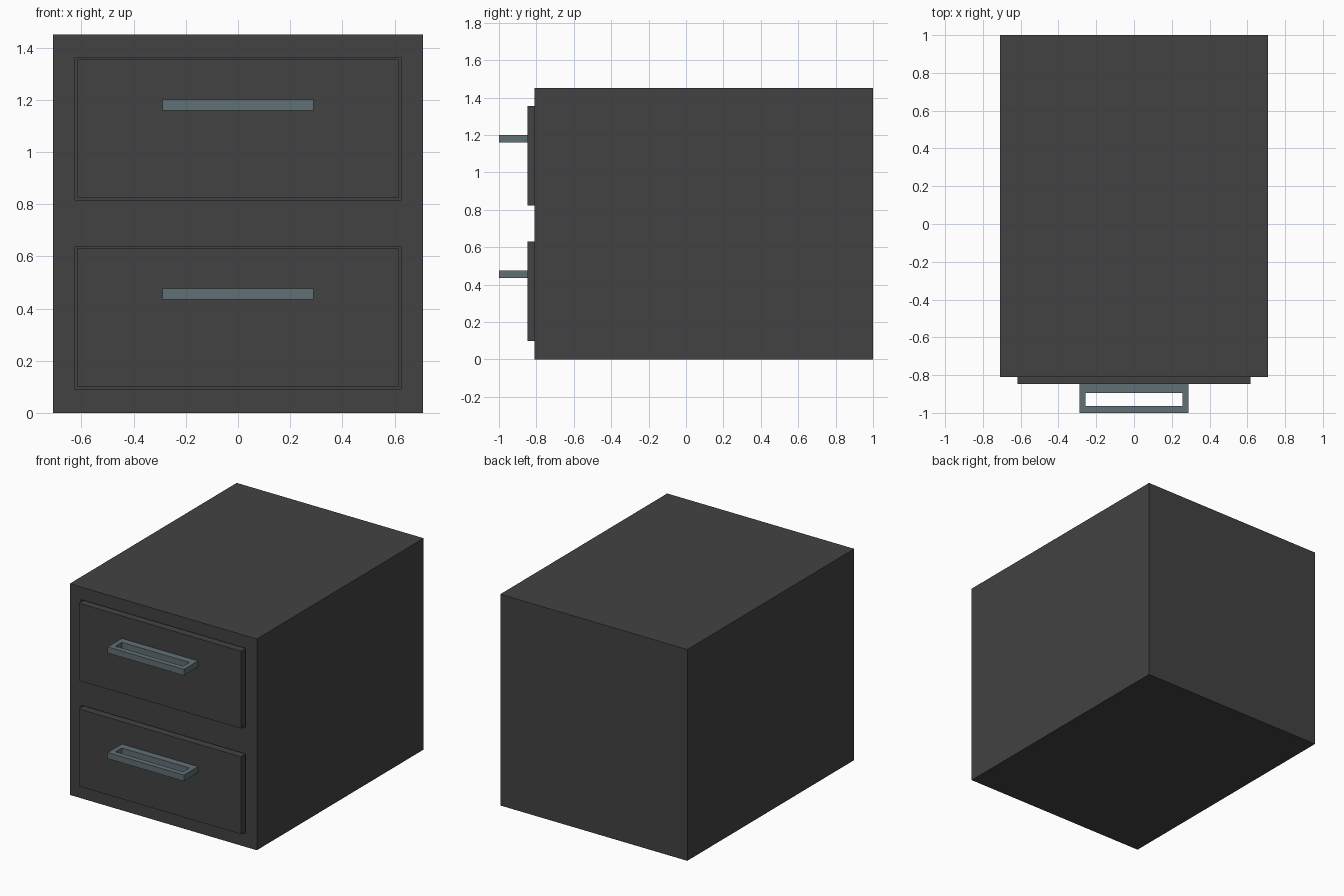
import bpy
import bmesh
from mathutils import Vector

if "Cube" in bpy.data.objects:
    bpy.data.objects.remove(bpy.data.objects["Cube"])


def material(name, rgb):
    mat = bpy.data.materials.new(name)
    mat.diffuse_color = (*rgb, 1.0)
    mat.use_nodes = True
    mat.node_tree.nodes["Principled BSDF"].inputs["Base Color"].default_value = mat.diffuse_color
    return mat


charcoal = material("charcoal", (0.0545, 0.0545, 0.0545))
blue_grey = material("blue grey metal", (0.117, 0.162, 0.178))


def box(name, x, y, z, mat=None):
    """Box spanning the (min, max) ranges x, y and z."""
    spans = (x, y, z)
    bm = bmesh.new()
    bmesh.ops.create_cube(bm, size=1.0)
    for v in bm.verts:
        v.co = Vector([lo + (c + 0.5) * (hi - lo) for c, (lo, hi) in zip(v.co, spans)])
    mesh = bpy.data.meshes.new(name)
    bm.to_mesh(mesh)
    bm.free()
    if mat:
        mesh.materials.append(mat)
    obj = bpy.data.objects.new(name, mesh)
    bpy.context.collection.objects.link(obj)
    return obj


def cut(target, x, y, z):
    """Cut a box-shaped opening out of the target."""
    cutter = box("cutter", x, y, z)
    cutter.hide_render = True
    mod = target.modifiers.new("opening", 'BOOLEAN')
    mod.operation = 'DIFFERENCE'
    mod.solver = 'EXACT'
    mod.object = cutter
    bpy.context.view_layer.objects.active = target
    bpy.ops.object.modifier_apply(modifier=mod.name)
    bpy.data.objects.remove(cutter, do_unlink=True)


# Cabinet body
body = box("cabinet_body", (-0.71, 0.71), (-0.81, 1.0), (0.0, 1.45), charcoal)

GAP = 0.008
for label, z0 in (("lower", 0.099), ("upper", 0.824)):
    z1 = z0 + 0.531
    # Opening with a narrow gap around the drawer
    cut(body, (-0.616 - GAP, 0.616 + GAP), (-0.9, -0.71), (z0 - GAP, z1 + GAP))
    # Drawer front, standing slightly proud of the cabinet
    box(label + "_drawer", (-0.616, 0.616), (-0.847, -0.71), (z0, z1), charcoal)
    # Rectangular loop handle
    h0 = z0 + 0.335
    handle = box(label + "_handle", (-0.289, 0.289), (-1.0, -0.847), (h0, h0 + 0.042), blue_grey)
    cut(handle, (-0.256, 0.256), (-0.963, -0.895), (h0 - 0.1, h0 + 0.2))
